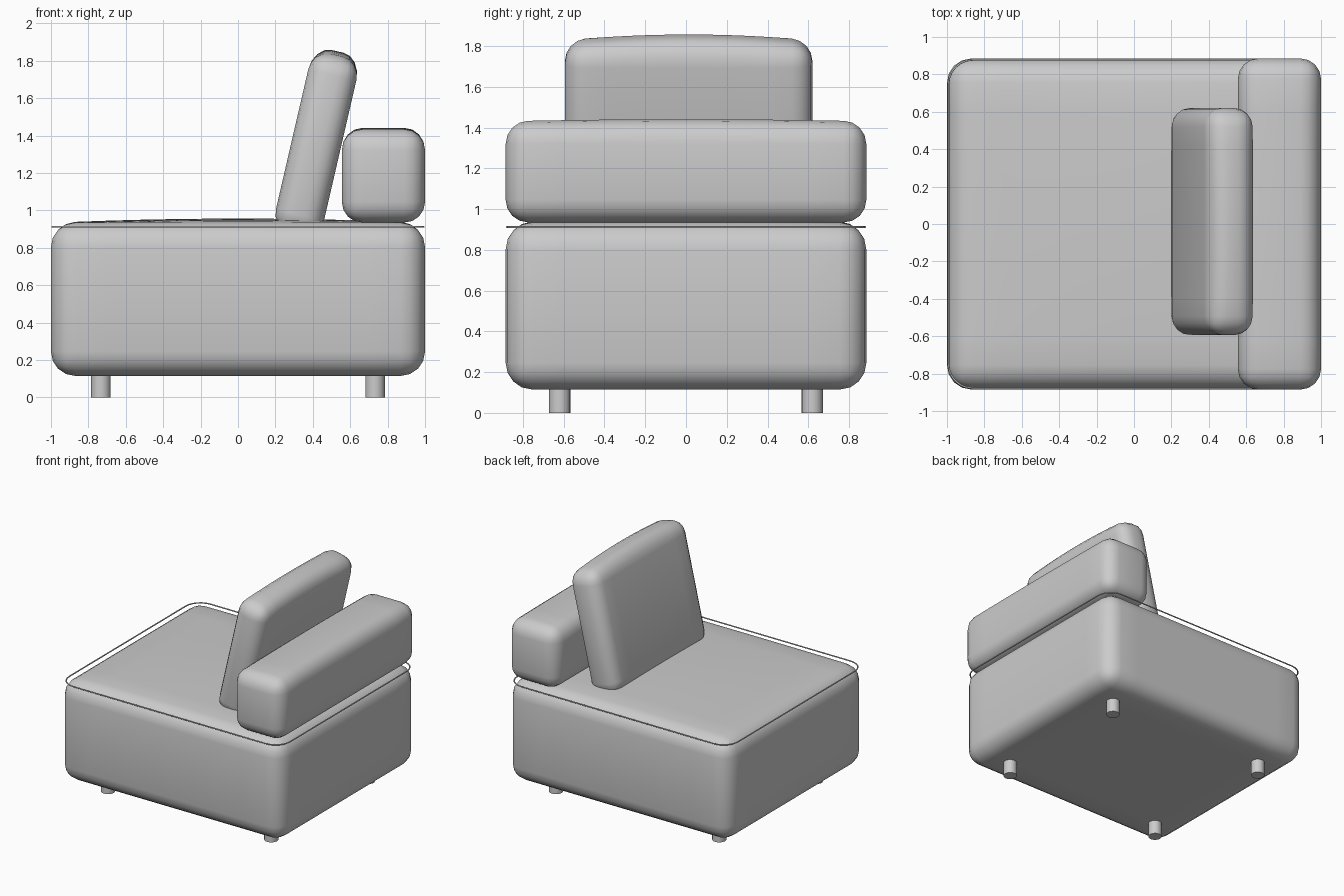
import bpy, bmesh, math
from mathutils import Vector

if "Cube" in bpy.data.objects:
    bpy.data.objects.remove(bpy.data.objects["Cube"])


def finish(bm, name, loc, tilt=0.0):
    me = bpy.data.meshes.new(name)
    bm.to_mesh(me)
    bm.free()
    ob = bpy.data.objects.new(name, me)
    bpy.context.collection.objects.link(ob)
    ob.location = loc
    ob.rotation_euler = (0, tilt, 0)
    bpy.ops.object.select_all(action='DESELECT')
    ob.select_set(True)
    bpy.context.view_layer.objects.active = ob
    bpy.ops.object.shade_smooth_by_angle(angle=math.radians(35))
    return ob


def padded_block(name, half, loc, radius, crown, crown_x, tilt=0.0):
    """Rounded box whose top swells gently in y (and in x if crown_x)."""
    hx, hy, hz = half
    bm = bmesh.new()
    bmesh.ops.create_cube(bm, size=2)
    bmesh.ops.scale(bm, vec=half, verts=bm.verts)
    bmesh.ops.bevel(bm, geom=bm.edges[:], offset=radius, segments=4,
                    profile=0.5, affect='EDGES')
    # extra loops so the top can curve
    for axis, h in ((0, hx), (1, hy)):
        if axis == 0 and not crown_x:
            continue
        for i in range(-4, 5):
            co, no = Vector(), Vector()
            co[axis] = (h - radius) * i / 5
            no[axis] = 1
            bmesh.ops.bisect_plane(bm, geom=bm.verts[:] + bm.edges[:] + bm.faces[:],
                                   plane_co=co, plane_no=no)
    for v in bm.verts:
        w = max(0.0, (v.co.z - hz + radius) / radius)
        w *= 1 - (v.co.y / hy) ** 2
        if crown_x:
            w *= 1 - (v.co.x / hx) ** 2
        v.co.z += crown * w
    return finish(bm, name, loc, tilt)


# seat, side bolster and leaning cushion
padded_block("seat", (1.0, 0.885, 0.409), (0, 0, 0.524), 0.13, 0.023, True)
padded_block("bolster", (0.2225, 0.885, 0.248), (0.7775, 0, 1.183), 0.11, 0.01, False)
padded_block("back_cushion", (0.132, 0.607, 0.484), (0.4175, 0.013, 1.349),
             0.1, 0.03, False, math.radians(13))

# piping loop around the seat top
px, py, pr = 0.992, 0.878, 0.13
points = []
for sx, sy, start in ((1, 1, 0), (-1, 1, 90), (-1, -1, 180), (1, -1, 270)):
    for i in range(7):
        a = math.radians(start + 15 * i)
        points.append((sx * (px - pr) + pr * math.cos(a),
                       sy * (py - pr) + pr * math.sin(a), 0))
curve = bpy.data.curves.new("piping", 'CURVE')
curve.dimensions = '3D'
curve.bevel_depth = 0.005
curve.bevel_resolution = 2
spline = curve.splines.new('POLY')
spline.points.add(len(points) - 1)
for p, co in zip(spline.points, points):
    p.co = (*co, 1)
spline.use_cyclic_u = True
piping = bpy.data.objects.new("piping", curve)
piping.location.z = 0.912
bpy.context.collection.objects.link(piping)

# four short round legs
for sx, side in ((-1, "left"), (1, "right")):
    for sy, end in ((-1, "front"), (1, "back")):
        bm = bmesh.new()
        bmesh.ops.create_cone(bm, cap_ends=True, segments=24,
                              radius1=0.052, radius2=0.052, depth=0.13)
        finish(bm, f"{end}_{side}_leg", (sx * 0.733, sy * 0.62, 0.065))
